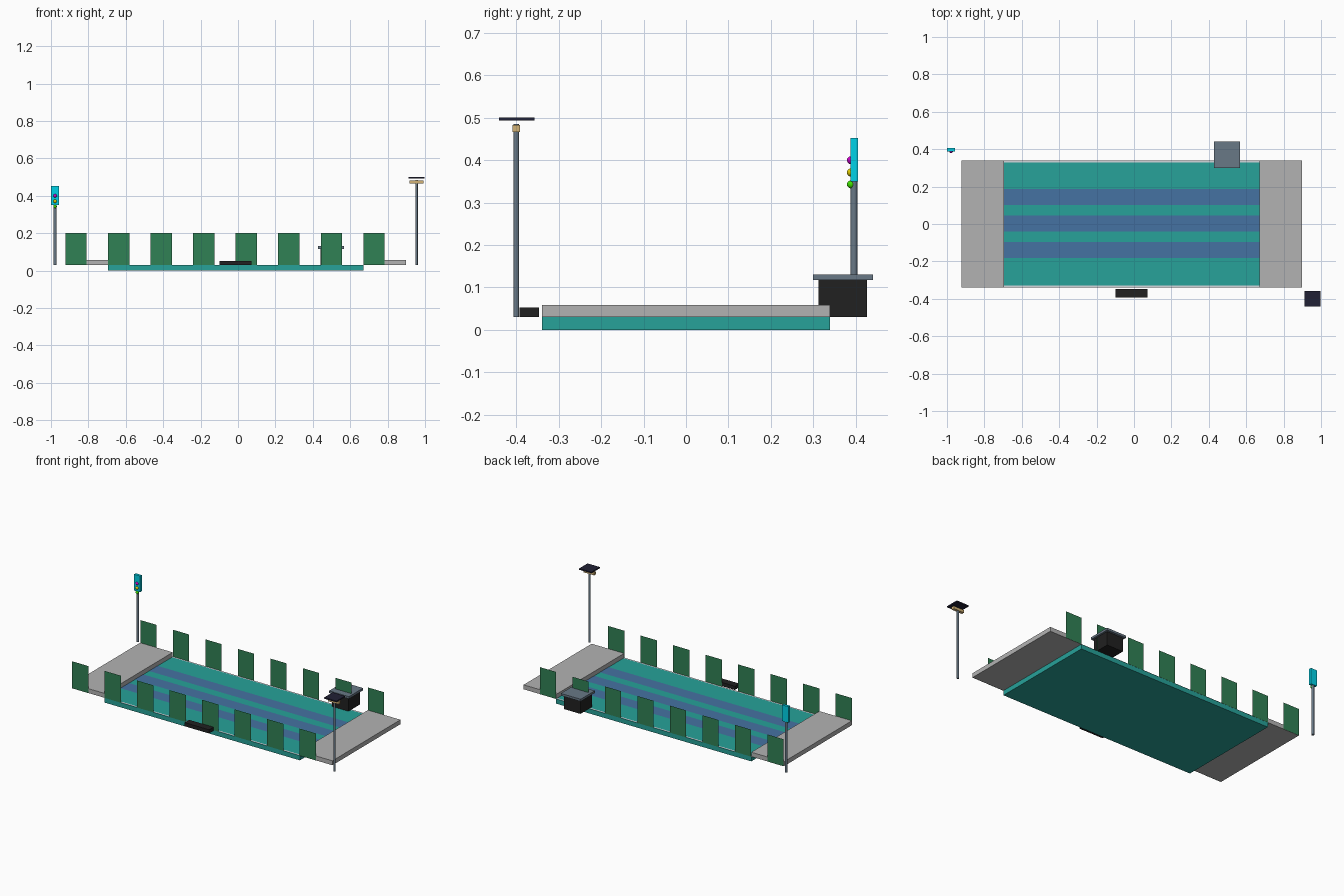
import bpy
from math import pi

if "Cube" in bpy.data.objects:
    bpy.data.objects.remove(bpy.data.objects["Cube"])


def mat(name, r, g, b):
    m = bpy.data.materials.new(name)
    m.diffuse_color = (r, g, b, 1)
    m.use_nodes = True
    m.node_tree.nodes["Principled BSDF"].inputs["Base Color"].default_value = m.diffuse_color
    return m


TEAL = mat("teal", 0.02, 0.36, 0.32)
BLUE = mat("blue", 0.06, 0.17, 0.36)
GREEN = mat("green", 0.03, 0.22, 0.09)
BLACK = mat("black", 0.015, 0.015, 0.015)
SLATE = mat("slate", 0.14, 0.19, 0.24)
NAVY = mat("navy", 0.015, 0.015, 0.035)
TAN = mat("tan", 0.65, 0.45, 0.18)
CYAN = mat("cyan", 0.0, 0.65, 0.8)
CONCRETE = mat("concrete", 0.45, 0.45, 0.45)
RIM = mat("rim", 0.65, 0.68, 0.72)


def finish(name, m):
    o = bpy.context.object
    o.name = name
    o.data.materials.append(m)
    return o


def box(name, m, x, y, z):
    """Box from (min, max) ranges."""
    bpy.ops.mesh.primitive_cube_add(size=1, location=[sum(r) / 2 for r in (x, y, z)])
    o = finish(name, m)
    o.scale = [r[1] - r[0] for r in (x, y, z)]
    return o


def plane(name, m, loc, w, h, upright=False):
    bpy.ops.mesh.primitive_plane_add(size=1, location=loc,
                                     rotation=(pi / 2 if upright else 0, 0, 0))
    o = finish(name, m)
    o.scale = (w, h, 1)
    return o


def pole(name, x, y, r, top):
    bpy.ops.mesh.primitive_cylinder_add(vertices=16, radius=r, depth=top - 0.03,
                                        location=(x, y, (top + 0.03) / 2))
    finish(name, SLATE)
    bpy.ops.object.shade_smooth_by_angle()


# Deck, lane stripes and end slabs
L, R, STEP = -0.695, 0.671, 0.2275
MID, LEN = (L + R) / 2, R - L
box("deck", TEAL, (L, R), (-0.34, 0.34), (0, 0.03))
for i in (-1, 0, 1):
    plane(f"lane_stripe_{i + 2}", BLUE, (MID, 0.0025 + i * 0.1425, 0.031), LEN, 0.085)
box("left_slab", CONCRETE, (L - STEP, L), (-0.34, 0.34), (0.03, 0.058))
box("right_slab", CONCRETE, (R, R + STEP), (-0.34, 0.34), (0.03, 0.058))

# Edge strips and rows of thin upright screens on both sides
for side, s in (("front", -1), ("back", 1)):
    plane(f"{side}_edge_strip", RIM, (MID, s * 0.335, 0.0315), LEN, 0.01)
    for i in range(8):
        x = L - STEP + i * STEP + STEP / 4
        plane(f"{side}_screen_{i + 1}", GREEN, (x, s * 0.341, 0.1155),
              STEP / 2, 0.171, True)

# Bench
box("bench", BLACK, (-0.099, 0.072), (-0.392, -0.347), (0.03, 0.053))

# Kiosk with a small inlaid display
box("kiosk_base", BLACK, (0.44, 0.555), (0.312, 0.427), (0.03, 0.117))
box("kiosk_top", SLATE, (0.428, 0.567), (0.299, 0.441), (0.117, 0.131))
plane("kiosk_display", CYAN, (0.4975, 0.42, 0.1309), 0.11, 0.03)

# Solar lamp
pole("lamp_pole", 0.955, -0.4, 0.0065, 0.485)
box("lamp_head", TAN, (0.917, 0.992), (-0.409, -0.391), (0.466, 0.483))
box("solar_panel", NAVY, (0.912, 0.998), (-0.441, -0.357), (0.493, 0.501))

# Signal post
pole("signal_pole", -0.978, 0.396, 0.008, 0.36)
box("signal_board", CYAN, (-1.0, -0.957), (0.388, 0.405), (0.35, 0.452))
for name, col, z in (("upper", (0.6, 0, 0.6), 0.4), ("middle", (0.75, 0.6, 0), 0.371),
                     ("lower", (0.05, 0.75, 0), 0.343)):
    bpy.ops.mesh.primitive_uv_sphere_add(segments=16, ring_count=10, radius=0.0095,
                                         location=(-0.978, 0.389, z))
    finish(f"{name}_signal_light", mat(name, *col))
    bpy.ops.object.shade_smooth_by_angle()
